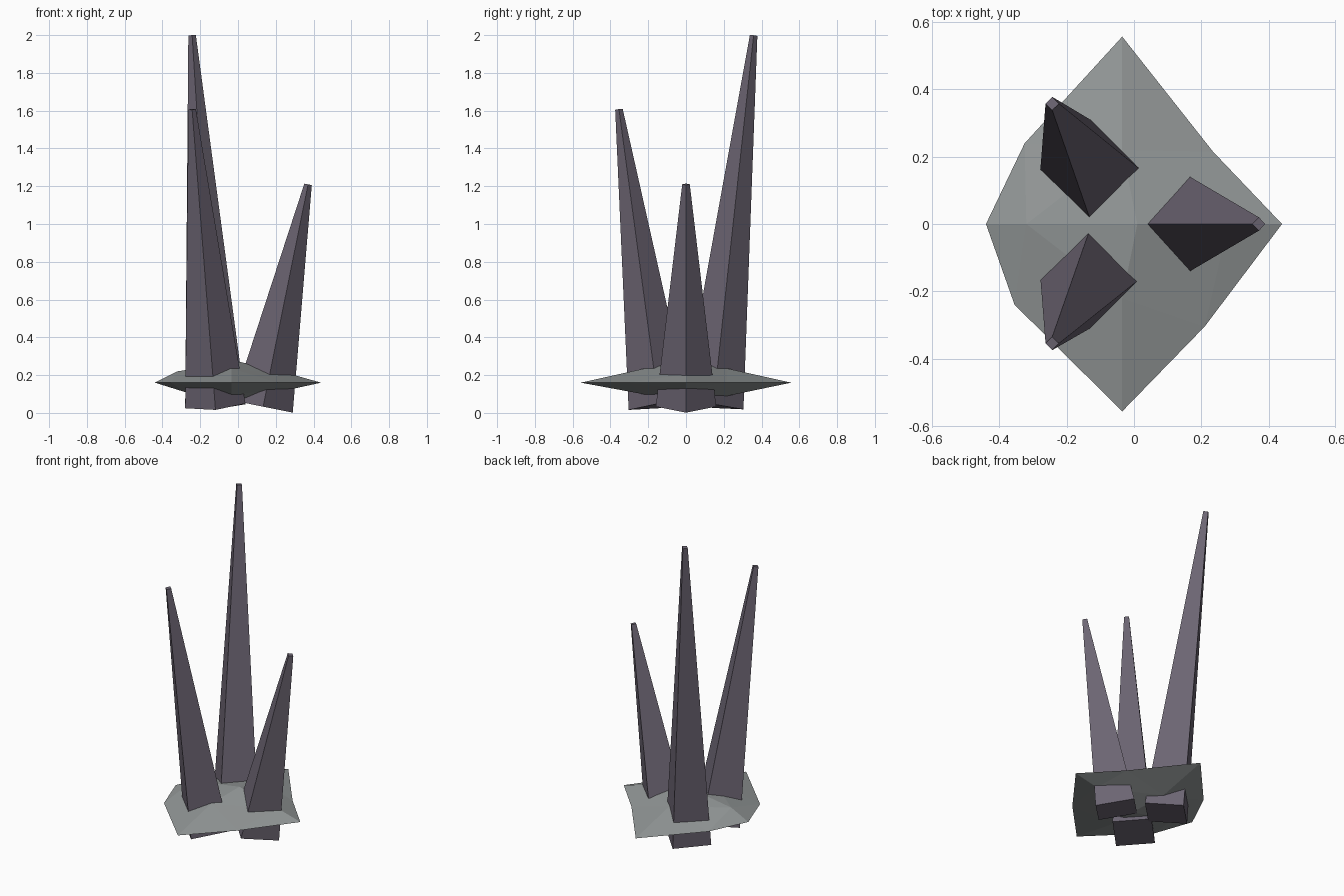
import bpy, bmesh
from mathutils import Vector

if "Cube" in bpy.data.objects:
    bpy.data.objects.remove(bpy.data.objects["Cube"])


def material(name, rgb):
    m = bpy.data.materials.new(name)
    m.diffuse_color = (*rgb, 1)
    m.use_nodes = True
    m.node_tree.nodes["Principled BSDF"].inputs["Base Color"].default_value = m.diffuse_color
    return m


def finish(bm, name, mat):
    bmesh.ops.recalc_face_normals(bm, faces=bm.faces[:])
    mesh = bpy.data.meshes.new(name)
    bm.to_mesh(mesh)
    bm.free()
    mesh.materials.append(mat)
    obj = bpy.data.objects.new(name, mesh)
    bpy.context.scene.collection.objects.link(obj)
    return obj


def spike(name, base, tip, mat, r_base=0.16, r_tip=0.02):
    """Tilted four-sided tapered spike with corners facing along the axes."""
    base, tip = Vector(base), Vector(tip)
    rot = Vector((0, 0, 1)).rotation_difference(tip - base)
    bm = bmesh.new()
    corners = [Vector(c) for c in ((1, 0, 0), (0, 1, 0), (-1, 0, 0), (0, -1, 0))]
    low, high = [[bm.verts.new(p + rot @ (c * r)) for c in corners]
                 for p, r in ((base, r_base), (tip, r_tip))]
    bm.faces.new(low)
    bm.faces.new(high)
    for i in range(4):
        j = (i + 1) % 4
        bm.faces.new((low[i], low[j], high[j], high[i]))
    return finish(bm, name, mat)


def rock(name, mat):
    """Flattened, uneven subdivided octahedron."""
    rim = [(0.44, 0), (0.235, 0.215), (-0.035, 0.557), (-0.325, 0.24),
           (-0.44, 0), (-0.355, -0.24), (-0.035, -0.557), (0.21, -0.305)]
    upper = [(0.28, 0, 0.205), (-0.035, 0.22, 0.235),
             (-0.32, 0, 0.22), (-0.035, -0.22, 0.235)]
    lower = [(0.28, 0, 0.125), (-0.035, 0.22, 0.09),
             (-0.28, 0, 0.11), (-0.035, -0.22, 0.098)]
    bm = bmesh.new()
    e = [bm.verts.new((x, y, 0.16)) for x, y in rim]
    for mids, pole in ((upper, (0.01, 0, 0.27)), (lower, (0.01, 0, 0.06))):
        u = [bm.verts.new(p) for p in mids]
        p = bm.verts.new(pole)
        for k in range(4):
            n = (k + 1) % 4
            a, d, b = e[2 * k], e[2 * k + 1], e[2 * n]
            for tri in ((a, d, u[k]), (d, u[n], u[k]), (d, b, u[n]), (u[k], u[n], p)):
                bm.faces.new(tri)
    return finish(bm, name, mat)


crystal = material("dark_crystal", (0.15, 0.13, 0.17))
stone = material("grey_stone", (0.29, 0.31, 0.31))

# Rock base
rock("rock_base", stone)

# Three spikes leaning outwards
spike("short_spike", (0.133, 0, 0.033), (0.371, 0, 1.21), crystal)
spike("tall_spike", (-0.12, 0.145, 0.036), (-0.243, 0.358, 1.998), crystal)
spike("middle_spike", (-0.12, -0.145, 0.037), (-0.243, -0.355, 1.607), crystal)
